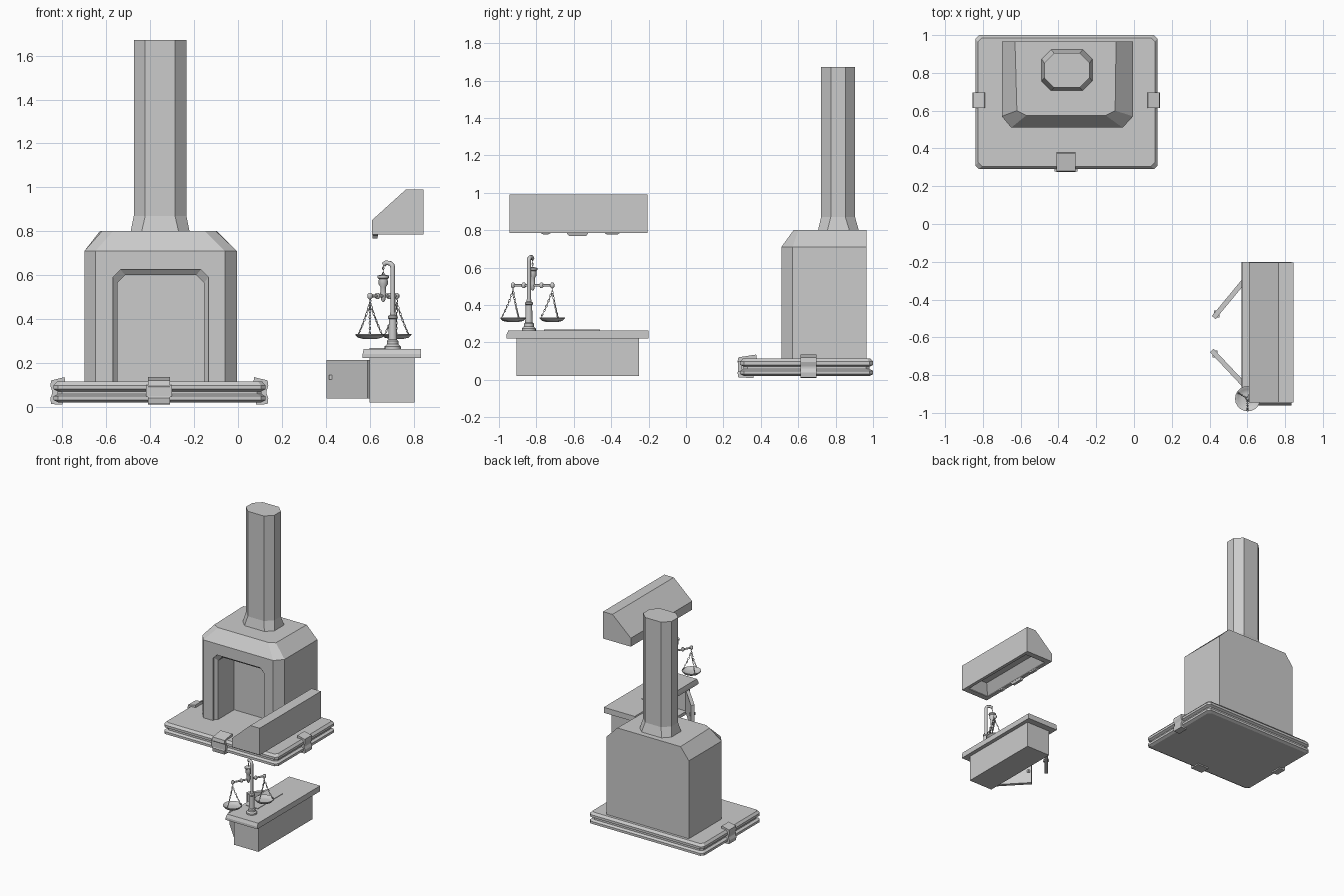
import bpy, bmesh, math
from mathutils import Vector, Matrix

if "Cube" in bpy.data.objects:
    bpy.data.objects.remove(bpy.data.objects["Cube"])


def make(name, bm, smooth=False):
    bmesh.ops.recalc_face_normals(bm, faces=bm.faces[:])
    me = bpy.data.meshes.new(name)
    bm.to_mesh(me)
    bm.free()
    ob = bpy.data.objects.new(name, me)
    bpy.context.collection.objects.link(ob)
    if smooth:
        bpy.ops.object.select_all(action='DESELECT')
        ob.select_set(True)
        bpy.context.view_layer.objects.active = ob
        bpy.ops.object.shade_smooth_by_angle(angle=math.radians(40))
    return ob


def loft(name, rings):
    """Skin equal-length rings of 3D points and cap both ends."""
    bm = bmesh.new()
    vs = [[bm.verts.new(p) for p in r] for r in rings]
    n = len(rings[0])
    for a, b in zip(vs, vs[1:]):
        for i in range(n):
            j = (i + 1) % n
            bm.faces.new((a[i], a[j], b[j], b[i]))
    bm.faces.new(vs[0])
    bm.faces.new(vs[-1])
    return make(name, bm)


def rect(x0, x1, y0, y1, z, c=0.0):
    """Rectangle in plan with optional corner chamfer c."""
    if not c:
        return [(x0, y0, z), (x1, y0, z), (x1, y1, z), (x0, y1, z)]
    return [(x0 + c, y0, z), (x1 - c, y0, z), (x1, y0 + c, z), (x1, y1 - c, z),
            (x1 - c, y1, z), (x0 + c, y1, z), (x0, y1 - c, z), (x0, y0 + c, z)]


def box(name, x0, x1, y0, y1, z0, z1):
    return loft(name, [rect(x0, x1, y0, y1, z0), rect(x0, x1, y0, y1, z1)])


def cut(ob, cutter):
    m = ob.modifiers.new("cut", 'BOOLEAN')
    m.object, m.operation, m.solver = cutter, 'DIFFERENCE', 'EXACT'
    bpy.context.view_layer.update()
    dg = bpy.context.evaluated_depsgraph_get()
    me = bpy.data.meshes.new_from_object(ob.evaluated_get(dg))
    ob.modifiers.clear()
    ob.data = me
    bpy.data.objects.remove(cutter)


def lathe(name, prof, loc, n=16):
    """Closed turned shape from (radius, z) pairs."""
    bm = bmesh.new()
    rings = [[bm.verts.new((loc[0] + r * math.cos(i * math.tau / n),
                            loc[1] + r * math.sin(i * math.tau / n), z))
              for i in range(n)] for r, z in prof]
    for a, b in zip(rings, rings[1:]):
        for i in range(n):
            j = (i + 1) % n
            bm.faces.new((a[i], a[j], b[j], b[i]))
    bm.faces.new(rings[0])
    bm.faces.new(rings[-1])
    return make(name, bm, True)


def tube(name, pts, r):
    cu = bpy.data.curves.new(name, 'CURVE')
    cu.dimensions, cu.bevel_depth, cu.bevel_resolution, cu.use_fill_caps = '3D', r, 2, True
    s = cu.splines.new('POLY')
    s.points.add(len(pts) - 1)
    for p, q in zip(s.points, pts):
        p.co = (*q, 1)
    ob = bpy.data.objects.new(name, cu)
    bpy.context.collection.objects.link(ob)


def chain(name, a, b, n, sag=0.0):
    """Alternating oval links from a to b."""
    a, b = Vector(a), Vector(b)
    pts = [a.lerp(b, i / n) - Vector((0, 0, sag * math.sin(math.pi * i / n))) for i in range(n + 1)]
    bm = bmesh.new()
    for k, (p, q) in enumerate(zip(pts, pts[1:])):
        d = q - p
        M = (Matrix.Translation((p + q) / 2) @ d.to_track_quat('X', 'Z').to_matrix().to_4x4()
             @ Matrix.Rotation(k * math.pi / 2, 4, 'X'))
        L, W, r = d.length * 0.62, d.length * 0.3, 0.0016
        g = [[bm.verts.new(M @ Vector(((L + r * math.cos(v)) * math.cos(u),
                                       (W + r * math.cos(v)) * math.sin(u), r * math.sin(v))))
              for v in (0, 1.57, 3.14, 4.71)] for u in [i * math.tau / 8 for i in range(8)]]
        for i in range(8):
            for j in range(4):
                bm.faces.new((g[i][j], g[(i + 1) % 8][j], g[(i + 1) % 8][(j + 1) % 4], g[i][(j + 1) % 4]))
    make(name, bm)


# Hearth slab: two ridged layers with a groove between
edge = [(.02, .02), (0, .03), (0, .048), (.018, .058), (.018, .07), (0, .08), (0, .098), (.015, .115)]
loft("hearth_slab", [rect(-.84 + o, .125 - o, .29 + o, 1 - o, z, .02) for o, z in edge])

# Clasps gripping the slab edge
clasp = [(.10, .105), (.095, .135), (.0, .12), (-.005, .095), (.008, .07),
         (.008, .06), (-.005, .04), (.0, .012), (.08, .01), (.08, .03)]


def clasp_at(name, f, w):
    loft(name, [[f(d, s * w, z) for d, z in clasp] for s in (-1, 1)])


clasp_at("front_clasp", lambda d, s, z: (-.36 + s, .28 + d, z), .05)
clasp_at("left_clasp", lambda d, s, z: (-.852 + d * .65, .655 + s, z), .042)
clasp_at("right_clasp", lambda d, s, z: (.135 - d * .65, .655 + s, z), .042)
box("front_clasp_band", -.42, -.30, .279, .30, .045, .10)

# Forge body with chamfered shoulders
low = [(-.70, .965), (-.70, .57), (-.65, .51), (-.06, .51), (-.005, .57), (-.005, .965)]
top = [(-.63, .965), (-.62, .60), (-.57, .575), (-.15, .575), (-.10, .60), (-.095, .965)]
body = loft("forge_body", [[(x, y, .11) for x, y in low], [(x, y, .71) for x, y in low],
                           [(x, y, .80) for x, y in top]])


def arch(x0, x1, z1, y, c=.035):
    return [(x0, y, .05), (x1, y, .05), (x1, y, z1 - c), (x1 - c, y, z1), (x0 + c, y, z1), (x0, y, z1 - c)]


cut(body, loft("opening_cutter", [arch(-.57, -.135, .625, .45), arch(-.57, -.135, .625, .525),
                                  arch(-.55, -.155, .60, .545), arch(-.55, -.155, .60, .74)]))

# Chimney with flared foot
loft("chimney", [rect(-.49, -.22, .705, .925, .795, .05), rect(-.475, -.235, .722, .904, .87, .052),
                 rect(-.475, -.235, .722, .904, 1.672, .052)])

# Shop awning: sloped front, hollow underside, worn lip
prof = [(.61, .785), (.61, .85), (.765, .99), (.845, .99), (.845, .785)]
hood = loft("awning", [[(x, y, z) for x, z in prof] for y in (-.945, -.205)])
cut(hood, loft("awning_cutter", [rect(.64, .82, -.90, -.25, .75), rect(.64, .82, -.90, -.25, .79),
                                 rect(.69, .80, -.85, -.30, .86)]))
for i, (y0, y1, z) in enumerate([(-.78, -.72, .778), (-.64, -.52, .768), (-.44, -.35, .778)]):
    loft(f"awning_lip_{i}", [rect(.612, .64, y0, y1, .787), rect(.614, .635, y0 + .015, y1 - .015, z)])

# Counter cabinet, top and open doors
cab = box("counter_cabinet", .60, .805, -.905, -.25, .02, .225)
cut(cab, box("cabinet_cutter", .5, .77, -.86, -.295, .045, .21))
loft("counter_top", [rect(.568, .835, -.96, -.20, .222), rect(.568, .835, -.96, -.20, .24),
                     rect(.573, .835, -.95, -.20, .264)])
box("counter_inlay", .60, .70, -.76, -.46, .26, .268)
for nm, (hx, hy), (ex, ey) in (("far_door", (.60, -.28), (.422, -.495)), ("near_door", (.60, -.87), (.412, -.67))):
    d = Vector((ex - hx, ey - hy, 0)).normalized()
    n = Vector((-d.y, d.x, 0)) * .013
    h, e = Vector((hx, hy, 0)), Vector((ex, ey, 0))
    ring = [h - n, h + n, e + n, e - n]
    loft(nm, [[p + Vector((0, 0, z)) for p in ring] for z in (.038, .213)])
    k = e - d * .025
    box(nm + "_knob", k.x - .014, k.x + .014, k.y - .018, k.y + .018, .125, .145)

# Balance stand with hooked pole
P = (.705, -.84)
lathe("balance_stand", [(.037, .262), (.037, .275), (.026, .285), (.026, .30), (.02, .306), (.017, .40),
                        (.022, .404), (.022, .413), (.013, .418), (.013, .43)], P)
C = Vector((.662, -.82, .505))
hook = [(P[0], P[1], .42), (P[0], P[1], .635)]
for i in range(1, 7):
    a = i * math.pi / 12
    hook.append((P[0] - .02 * (1 - math.cos(a)), P[1] + .009 * (1 - math.cos(a)), .635 + .02 * math.sin(a)))
hook += [(.675, -.826, .657), (.664, -.821, .648)]
tube("balance_pole", hook, .011)
chain("hanger_chain", (C.x, C.y, .65), (C.x, C.y, .60), 4)
lathe("balance_hanger", [(.008, .602), (.026, .598), (.026, .588), (.02, .582), (.022, .56),
                         (.012, .545), (.014, .515), (.009, .485), (.004, .478)], C)

# Beam, chains and pans
ends = [Vector((.602, -.925, .505)), Vector((.723, -.715, .505))]
tube("balance_beam", [ends[0], C, ends[1]], .007)
for k, e in enumerate(ends):
    for t in (.0, .55):
        q = e.lerp(C, t)
        lathe(f"beam_collar_{k}_{int(t * 10)}", [(.006, .491), (.012, .498), (.012, .512), (.006, .519)], q, 10)
    lathe(f"pan_{k}", [(.03, .309), (.055, .315), (.067, .327), (.067, .332), (.06, .331), (.05, .322), (.03, .318)],
          e, 20)
    chain(f"pan_hook_{k}", e, e - Vector((0, 0, .03)), 2)
    for j in range(3):
        a = .5 + j * math.tau / 3
        chain(f"pan_chain_{k}_{j}", e - Vector((0, 0, .03)),
              (e.x + .062 * math.cos(a), e.y + .062 * math.sin(a), .33), 11, .008)
